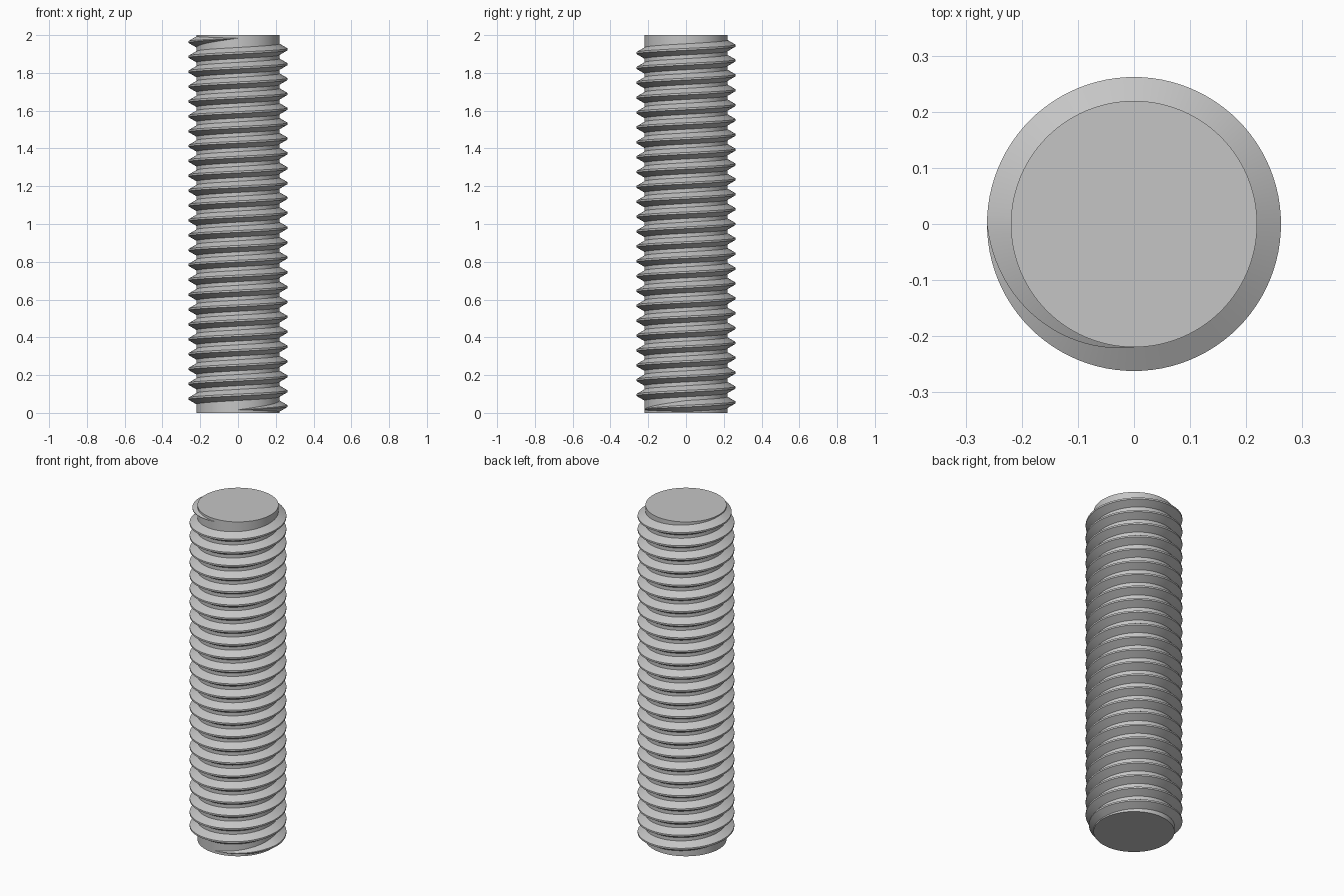
import bpy, bmesh
from math import cos, sin, pi, radians

if "Cube" in bpy.data.objects:
    bpy.data.objects.remove(bpy.data.objects["Cube"])

LENGTH = 2.0
CREST, ROOT = 0.262, 0.2195      # outer and core radius
TURNS, PITCH = 25, 0.0787
STEPS = 96                       # segments per turn
SINK = 0.004                     # how far the thread base sits inside the core
CREST_HALF, ROOT_HALF = PITCH / 16, PITCH * 3 / 8
TAPER = 0.25                     # run-out at each end, in turns

steel = bpy.data.materials.new("grey steel")
steel.use_nodes = True
grey = (0.56, 0.56, 0.56, 1)
steel.diffuse_color = grey
steel.node_tree.nodes["Principled BSDF"].inputs["Base Color"].default_value = grey


def finish(bm, name):
    """Turn a bmesh into a smooth shaded steel object with sharp edges kept."""
    bmesh.ops.recalc_face_normals(bm, faces=bm.faces)
    mesh = bpy.data.meshes.new(name)
    bm.to_mesh(mesh)
    bm.free()
    mesh.materials.append(steel)
    obj = bpy.data.objects.new(name, mesh)
    bpy.context.collection.objects.link(obj)
    bpy.ops.object.select_all(action="DESELECT")
    obj.select_set(True)
    bpy.context.view_layer.objects.active = obj
    bpy.ops.object.shade_smooth_by_angle(angle=radians(30))
    return obj


# Plain core rod
bm = bmesh.new()
bmesh.ops.create_cone(bm, cap_ends=True, segments=STEPS, radius1=ROOT,
                      radius2=ROOT, depth=LENGTH)
bmesh.ops.translate(bm, verts=bm.verts, vec=(0, 0, LENGTH / 2))
finish(bm, "rod_core")

# Right-handed thread ridge: a trapezoid swept up a helix, fading out at both ends
slope = (ROOT_HALF - CREST_HALF) / (CREST - ROOT)
base_half = ROOT_HALF + SINK * slope
profile = [(-SINK, -base_half), (CREST - ROOT, -CREST_HALF),
           (CREST - ROOT, CREST_HALF), (-SINK, base_half)]
start_z = (LENGTH - TURNS * PITCH) / 2

bm = bmesh.new()
rings = []
for i in range(TURNS * STEPS + 1):
    turn = i / STEPS
    angle = 2 * pi * turn - pi / 2
    fade = max(0.005, min(1, turn / TAPER, (TURNS - turn) / TAPER))
    z = start_z + turn * PITCH
    rings.append([bm.verts.new(((ROOT + dr * fade) * cos(angle),
                                (ROOT + dr * fade) * sin(angle),
                                z + dz * fade)) for dr, dz in profile])
for a, b in zip(rings, rings[1:]):
    for j in range(4):
        k = (j + 1) % 4
        bm.faces.new((a[j], a[k], b[k], b[j]))
bm.faces.new(rings[0])
bm.faces.new(rings[-1])
finish(bm, "thread_ridge")
